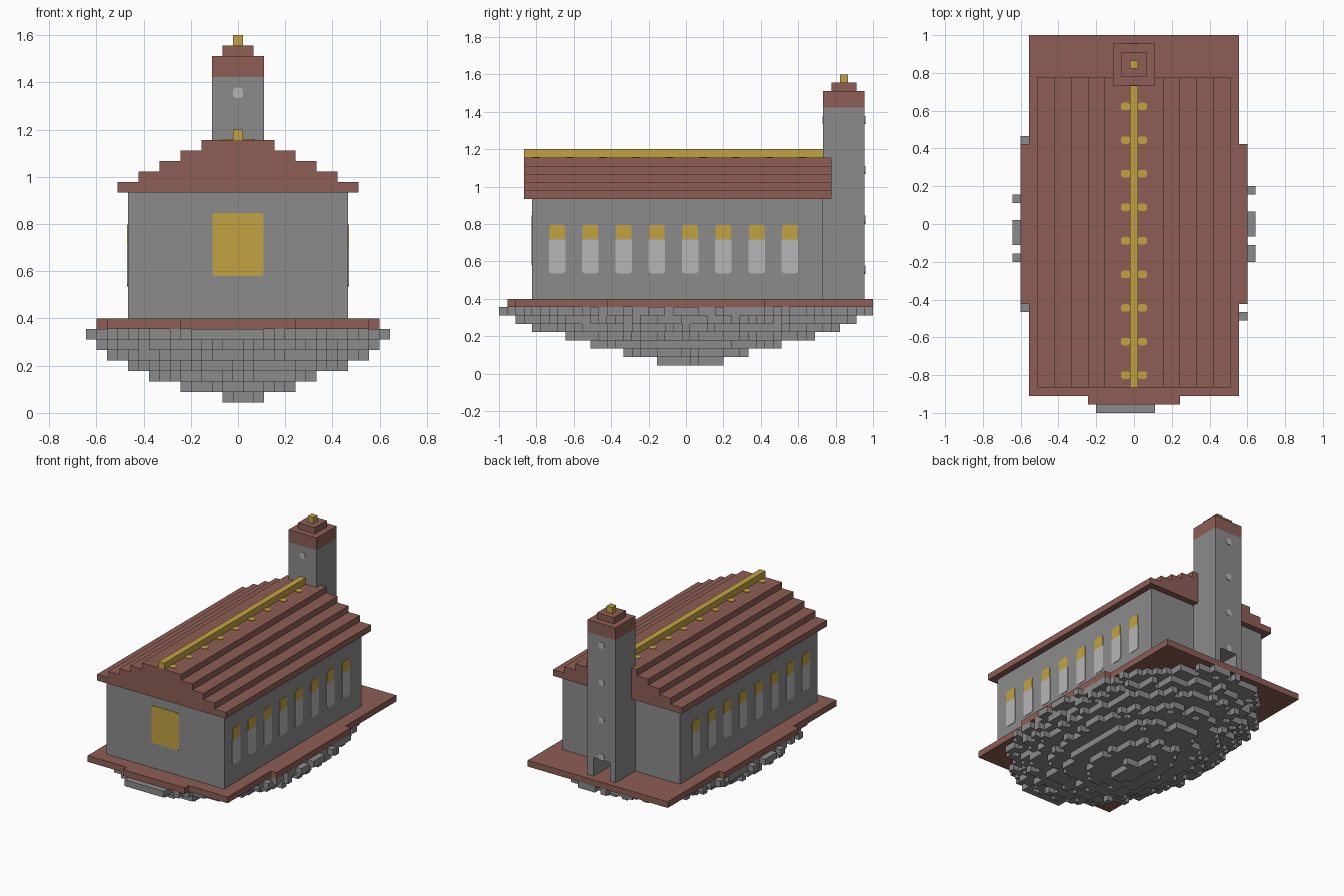
import bpy, bmesh, math, random
from mathutils import Vector

if "Cube" in bpy.data.objects:
    bpy.data.objects.remove(bpy.data.objects["Cube"])

U = 2 / 45  # one block; all sizes below are in blocks


def material(name, rgb):
    m = bpy.data.materials.new(name)
    m.use_nodes = True
    m.diffuse_color = (*rgb, 1)
    m.node_tree.nodes["Principled BSDF"].inputs["Base Color"].default_value = (*rgb, 1)
    return m


STONE = material("grey stone", (0.26, 0.26, 0.26))
RED = material("red brick", (0.27, 0.112, 0.09))
GOLD = material("gold", (0.54, 0.365, 0.055))
PALE = material("pale glass", (0.47, 0.47, 0.47))


def finish(name, bm, mat):
    bmesh.ops.recalc_face_normals(bm, faces=bm.faces[:])
    mesh = bpy.data.meshes.new(name)
    bm.to_mesh(mesh)
    bm.free()
    mesh.materials.append(mat)
    obj = bpy.data.objects.new(name, mesh)
    bpy.context.collection.objects.link(obj)
    return obj


def prism(name, outline, axis, lo, hi, mat):
    """Extrude a flat outline along an axis from lo to hi."""
    def place(a, b, d):
        co = {"x": (d, a, b), "y": (a, d, b), "z": (a, b, d)}[axis]
        return Vector(co) * U
    bm = bmesh.new()
    bottom = [bm.verts.new(place(a, b, lo)) for a, b in outline]
    top = [bm.verts.new(place(a, b, hi)) for a, b in outline]
    bm.faces.new(bottom)
    bm.faces.new(top)
    n = len(outline)
    for i in range(n):
        j = (i + 1) % n
        bm.faces.new((bottom[i], bottom[j], top[j], top[i]))
    return finish(name, bm, mat)


def mirrored(half):
    return half + [(-a, b) for a, b in reversed(half)]


def box(name, half_x, y0, y1, z0, z1, mat):
    return prism(name, mirrored([(half_x, y0), (half_x, y1)]), "z", z0, z1, mat)


def rounded(ca, cb, w, h, r_low, r_high):
    """Rectangle outline with separately rounded lower and upper corners."""
    pts = []
    for k, (sa, sb) in enumerate([(1, 1), (-1, 1), (-1, -1), (1, -1)]):
        r = r_high if sb > 0 else r_low
        if r == 0:
            pts.append((ca + sa * w / 2, cb + sb * h / 2))
            continue
        for s in range(4):
            t = math.pi / 2 * (k + s / 3)
            pts.append((ca + sa * (w / 2 - r) + r * math.cos(t),
                        cb + sb * (h / 2 - r) + r * math.sin(t)))
    return pts


THIN = 0.08  # plate thickness

# Floating rock: ragged elliptical layers widening upward
random.seed(7)
layers = zip((0.5, 2.5, 5.5, 8.5, 10.5, 12.5, 13.5, 14.5),
             (0.5, 4.5, 8.5, 11.5, 15.5, 18.5, 20.5, 22.5))
cells = set()
for k, (a, b) in enumerate(layers):
    for i in range(-int(a), int(a) + 1):
        for j in range(-int(b), int(b) + 1):
            reach = random.uniform(1 - 2.6 / (a + 1), 1.05)
            if (i / a) ** 2 + (j / b) ** 2 <= reach or (i, j, k - 1) in cells:
                cells.add((i, j, k))
bm = bmesh.new()
corners = {}


def corner(co):
    if co not in corners:
        corners[co] = bm.verts.new(Vector(co) * U)
    return corners[co]


for cell in sorted(cells):
    for axis in range(3):
        for side in (-1, 1):
            near = list(cell)
            near[axis] += side
            if tuple(near) in cells:
                continue
            quad = []
            for p, q in ((-1, -1), (1, -1), (1, 1), (-1, 1)):
                d = [0, 0, 0]
                d[axis], d[(axis + 1) % 3], d[(axis + 2) % 3] = side, p * side, q
                quad.append(corner((cell[0] + d[0] / 2, cell[1] + d[1] / 2,
                                    cell[2] + (d[2] + 1) / 2)))
            bm.faces.new(quad)
finish("floating_rock", bm, STONE)

# Ground slab with wider middle and front step
slab = mirrored([(5.5, -21.5), (5.5, -20.5), (12.5, -20.5), (12.5, -9.5), (13.5, -9.5),
                 (13.5, 9.5), (12.5, 9.5), (12.5, 22.5)])
prism("ground_slab", slab, "z", 8, 9, RED)

# Hall and stepped roof
box("hall_walls", 10.5, -18.5, 16.5, 9, 21, STONE)
steps = []
for s in range(5):
    steps += [(11.5 - 2 * s, 21 + s), (11.5 - 2 * s, 22 + s)]
prism("stepped_roof", mirrored(steps), "y", -19.5, 17.5, RED)
box("roof_ridge", 0.5, -19.5, 16.5, 26, 27, GOLD)

# Gold studs beside the ridge
for n in range(9):
    for s in (-1, 1):
        prism("ridge_stud", rounded(s, 4 * n - 18, 1.1, 0.9, 0.3, 0.3),
              "z", 26, 26 + THIN, GOLD)

# Front window
prism("front_window", rounded(0, 16.05, 4.9, 6, 0.25, 0.25),
      "y", -18.5 - THIN, -18.5, GOLD)

# Side windows: pale pane with gold head
for s in (-1, 1):
    lo, hi = sorted((s * 10.5, s * (10.5 + THIN)))
    for n in range(8):
        y = 4 * n - 15.5
        prism("window_pane", rounded(y, 14.1, 2, 4.1, 0.4, 0), "x", lo, hi, PALE)
        prism("window_head", rounded(y, 17.05, 1.85, 1.8, 0, 0.3), "x", lo, hi, GOLD)

# Bell tower with a doorway at the back
shaft = mirrored([(1.5, 12), (1.5, 9), (2.5, 9), (2.5, 32)])
prism("tower_shaft", shaft, "y", 16.5, 21.5, STONE)
box("tower_crown", 2.5, 16.5, 21.5, 32, 34, RED)
box("tower_cap", 1.5, 17.5, 20.5, 34, 35, RED)
box("tower_finial", 0.5, 18.5, 19.5, 35, 36, GOLD)

# Tower portholes
for z in (12.5, 18.5, 24.5, 30.5):
    hole = rounded(0, z, 1, 1, 0.4, 0.4)
    prism("back_porthole", hole, "y", 21.5, 21.5 + THIN, PALE)
prism("front_porthole", hole, "y", 16.5 - THIN, 16.5, PALE)
